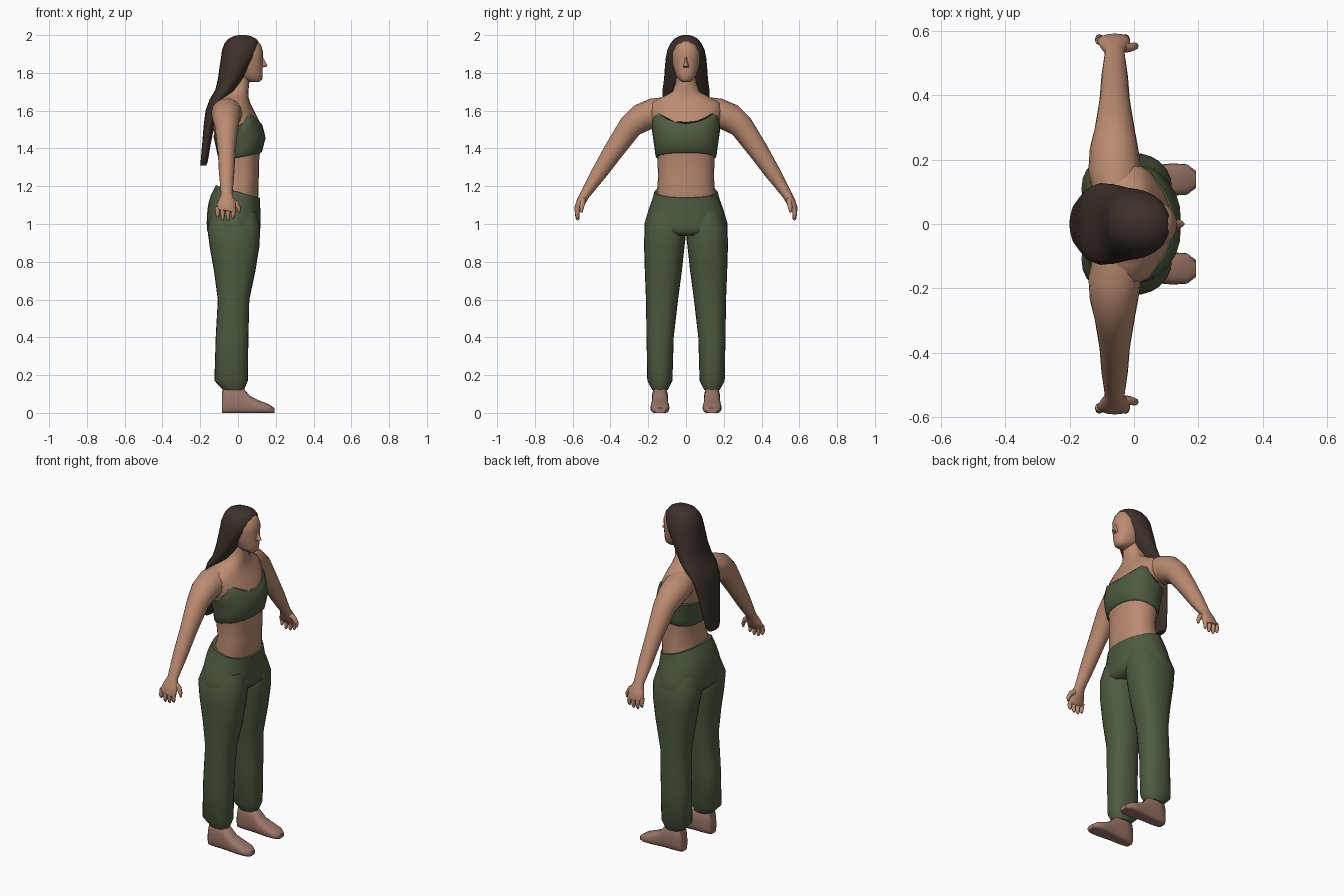
import bpy, bmesh, math
from mathutils import Vector


def material(name, rgb):
    m = bpy.data.materials.new(name)
    m.diffuse_color = (*rgb, 1)
    return m


SKIN = material("skin", (0.50, 0.26, 0.165))
FOOT = material("rosy skin", (0.33, 0.18, 0.14))
GREEN = material("green cloth", (0.075, 0.105, 0.052))
HAIR = material("dark brown hair", (0.046, 0.030, 0.023))
N = 24


def loft(name, rings, mat, mirror=False):
    """Skin a list of equal rings, cap both ends, optionally mirror across y."""
    bm = bmesh.new()
    rows = [[bm.verts.new(p) for p in r] for r in rings]
    n = len(rows[0])
    for a, b in zip(rows, rows[1:]):
        for i in range(n):
            bm.faces.new((a[i], a[(i + 1) % n], b[(i + 1) % n], b[i]))
    bm.faces.new(rows[0])
    bm.faces.new(rows[-1])
    if mirror:
        geo = bm.verts[:] + bm.edges[:] + bm.faces[:]
        new = bmesh.ops.duplicate(bm, geom=geo)["geom"]
        for v in new:
            if isinstance(v, bmesh.types.BMVert):
                v.co.y = -v.co.y
    bmesh.ops.recalc_face_normals(bm, faces=bm.faces)
    me = bpy.data.meshes.new(name)
    bm.to_mesh(me)
    bm.free()
    me.materials.append(mat)
    ob = bpy.data.objects.new(name, me)
    bpy.context.collection.objects.link(ob)
    bpy.ops.object.select_all(action='DESELECT')
    ob.select_set(True)
    bpy.context.view_layer.objects.active = ob
    bpy.ops.object.shade_smooth_by_angle(angle=math.radians(50))
    return ob


def unit(a, p):
    """Point on a unit superellipse."""
    c, s = math.cos(a), math.sin(a)
    return (math.copysign(abs(c) ** (2 / p), c), math.copysign(abs(s) ** (2 / p), s))


def at(table, z):
    """Linear look-up in a table whose first column rises."""
    if z <= table[0][0]:
        return table[0][1:]
    for a, b in zip(table, table[1:]):
        if z <= b[0]:
            t = (z - a[0]) / (b[0] - a[0])
            return [u + (v - u) * t for u, v in zip(a[1:], b[1:])]
    return table[-1][1:]


def point(table, z, a, p=2.3, grow=0.0):
    """Surface point at height z: table rows are z, x back, x front, half width."""
    xb, xf, w = at(table, z)
    c, s = unit(a, p)
    return ((xb + xf) / 2 + c * ((xf - xb) / 2 + grow), s * (w + grow), z)


ANGLES = [2 * math.pi * i / N for i in range(N)]


def flat_rings(table, p=2.3, n=None):
    zs = [r[0] for r in table]
    return [[point(table, z, a, p) for a in ANGLES] for z in zs]


# torso and neck
torso = [(1.05, -.12, .09, .15), (1.15, -.105, .108, .155), (1.25, -.085, .11, .148),
         (1.36, -.098, .113, .152), (1.46, -.12, .138, .166), (1.54, -.14, .115, .178),
         (1.60, -.142, .085, .195), (1.64, -.13, .065, .185), (1.67, -.11, .056, .13),
         (1.70, -.085, .055, .072), (1.75, -.06, .06, .055), (1.80, -.055, .06, .053)]
loft("torso", flat_rings(torso), SKIN)

# cropped top: a skin-tight band with a curved upper edge
edge = [(0, 1.53), (25, 1.545), (50, 1.595), (68, 1.55), (90, 1.50), (180, 1.47)]


def top_point(a, t):
    deg = math.degrees(min(a, 2 * math.pi - a))
    lo = 1.353 + .025 * math.cos(a)
    hi = at(edge, deg)[0]
    return point(torso, lo + (hi - lo) * t, a, 2.3, .009 if 0 < t < 1 else .004)


loft("cropped_top", [[top_point(a, t) for a in ANGLES]
                     for t in (0, .03, .25, .5, .75, .97, 1)], GREEN)

# trouser hips with a waistline rising to the back
hips = [(.93, -.13, .085, .17), (.96, -.163, .116, .219), (1.0, -.166, .12, .221),
        (1.08, -.163, .118, .197), (1.14, -.15, .116, .175), (1.21, -.115, .112, .158)]


def hip_point(a, t):
    hi = 1.172 - .034 * math.cos(a)
    return point(hips, .94 + (hi - .94) * t, a, 2.2)


loft("trouser_hips", [[hip_point(a, t) for a in ANGLES]
                      for t in (0, .1, .25, .42, .6, .8, .93, 1)], GREEN)

# trouser legs: z, x back, x front, y inner, y outer
leg = [(.12, -.078, .032, .097, .178), (.17, -.125, .052, .072, .205),
       (.40, -.118, .055, .065, .209), (.60, -.107, .06, .042, .212),
       (.75, -.127, .092, .022, .218), (.88, -.15, .113, .008, .222),
       (.98, -.163, .118, -.004, .220), (1.06, -.14, .10, .01, .19)]
rings = []
for z, xb, xf, yi, yo in leg:
    pts = [unit(a, 2.3) for a in ANGLES]
    rings.append([((xb + xf) / 2 + c * (xf - xb) / 2, (yi + yo) / 2 + s * (yo - yi) / 2, z)
                  for c, s in pts])
loft("trouser_legs", rings, GREEN, mirror=True)

# feet: x, top height, half width
foot = [(-.086, .10, .028), (-.078, .138, .036), (-.03, .145, .043), (.025, .135, .042),
        (.065, .088, .045), (.12, .062, .05), (.165, .045, .047), (.193, .025, .026)]
loft("feet", [[(x, .138 + w * unit(a, 2.6)[0], max(0, h * (.45 + .55 * unit(a, 2.6)[1])))
               for a in ANGLES] for x, h, w in foot], FOOT, mirror=True)


def tube(name, path, n=16):
    """Mirrored limb: path rows are x, y, z, half depth in x, half thickness."""
    rings = []
    for i, (x, y, z, rx, rt) in enumerate(path):
        a, b = path[max(i - 1, 0)], path[min(i + 1, len(path) - 1)]
        d = (Vector(b[:3]) - Vector(a[:3])).normalized()
        u = Vector((1, 0, 0))
        u = (u - d * u.dot(d)).normalized()
        v = d.cross(u)
        rings.append([Vector((x, y, z)) + u * rx * math.cos(k * 2 * math.pi / n)
                      + v * rt * math.sin(k * 2 * math.pi / n) for k in range(n)])
    return loft(name, rings, SKIN, mirror=True)


# arms and palms
tube("arms", [(-.05, .08, 1.60, .07, .075), (-.06, .17, 1.588, .082, .078),
              (-.062, .235, 1.562, .075, .076), (-.06, .295, 1.515, .062, .064),
              (-.06, .385, 1.385, .047, .053), (-.06, .46, 1.27, .041, .042),
              (-.06, .535, 1.155, .03, .026), (-.06, .557, 1.115, .048, .024),
              (-.064, .572, 1.08, .052, .02), (-.066, .576, 1.068, .045, .014)])

# fingers and thumbs
for i, (x, low) in enumerate([(-.108, 1.035), (-.081, 1.02), (-.053, 1.02), (-.026, 1.03)]):
    tube("fingers_%d" % (i + 1), [(x, .568, 1.09, .013, .013), (x, .577, 1.055, .012, .012),
                                  (x, .574, low + .01, .010, .010), (x, .572, low, .005, .005)], 8)
tube("thumbs", [(-.045, .545, 1.135, .016, .016), (-.01, .548, 1.11, .015, .014),
                (.004, .552, 1.085, .011, .011), (.006, .553, 1.062, .006, .006)], 8)

# head and face
head = [(1.752, .065, .112, .022), (1.765, .02, .128, .040), (1.79, -.03, .131, .056),
        (1.84, -.05, .131, .071), (1.88, -.05, .131, .076), (1.91, -.05, .133, .075),
        (1.95, -.04, .121, .064), (1.975, -.01, .098, .042)]
loft("head", flat_rings(head, 2.2), SKIN)

# nose: a small wedge
nose = [(1.828, .12, .130, .014), (1.836, .11, .157, .015),
        (1.86, .11, .144, .009), (1.885, .11, .132, .006)]
loft("nose", flat_rings(nose, 1.6), SKIN)

# long hair: crown, sides and the fall down the back
hair = [(1.31, -.200, -.168, .045), (1.33, -.198, -.160, .062), (1.42, -.190, -.145, .078),
        (1.52, -.182, -.125, .095), (1.60, -.172, -.105, .112), (1.66, -.150, -.06, .126),
        (1.71, -.120, -.012, .124), (1.77, -.106, .03, .116), (1.83, -.098, .065, .112),
        (1.88, -.090, .095, .107), (1.92, -.085, .110, .099), (1.955, -.072, .113, .083),
        (1.98, -.052, .098, .063), (1.995, -.022, .068, .036), (2.0, .005, .04, .015)]
loft("long_hair", flat_rings(hair, 2.2), HAIR)
